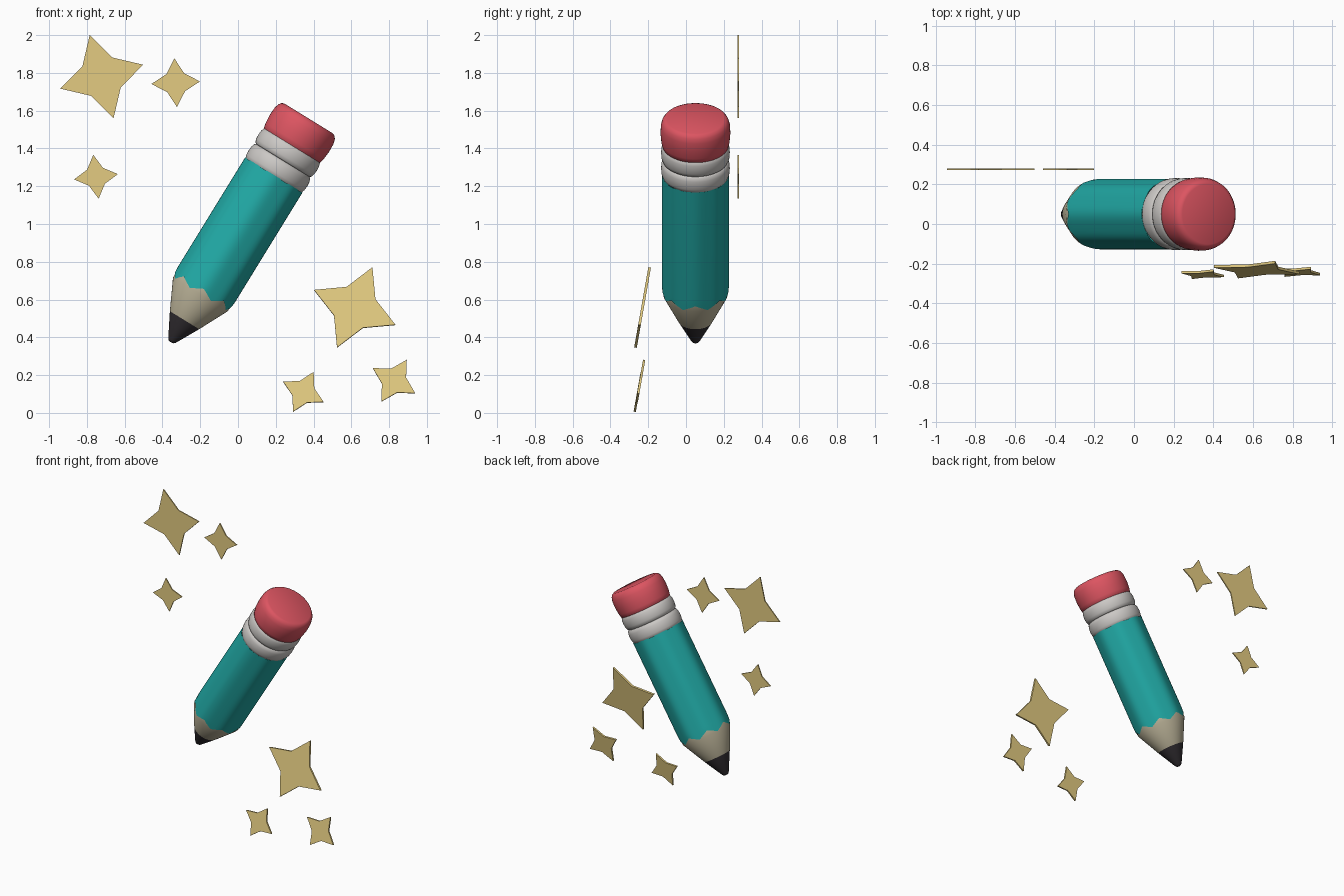
import bpy, bmesh
from math import sin, cos, pi, radians
from mathutils import Matrix

if "Cube" in bpy.data.objects:
    bpy.data.objects.remove(bpy.data.objects["Cube"])

SEG = 64
PENCIL = Matrix.Translation((-0.355, 0.05, 0.374)) @ Matrix.Rotation(radians(31.6), 4, 'Y')


def material(name, col):
    m = bpy.data.materials.new(name)
    m.diffuse_color = (*col, 1)
    m.use_nodes = True
    m.node_tree.nodes["Principled BSDF"].inputs["Base Color"].default_value = m.diffuse_color
    return m


TEAL = material("teal", (0.015, 0.40, 0.38))
WOOD = material("wood", (0.52, 0.47, 0.33))
LEAD = material("graphite", (0.035, 0.03, 0.035))
METAL = material("metal", (0.60, 0.58, 0.56))
PINK = material("pink", (0.72, 0.09, 0.12))
GOLD = material("gold", (0.77, 0.60, 0.22))


def finish(name, bm, matrix, mat, smooth=None):
    bmesh.ops.recalc_face_normals(bm, faces=bm.faces)
    me = bpy.data.meshes.new(name)
    bm.to_mesh(me)
    bm.free()
    ob = bpy.data.objects.new(name, me)
    bpy.context.collection.objects.link(ob)
    ob.matrix_world = matrix
    me.materials.append(mat)
    if smooth:
        bpy.ops.object.select_all(action='DESELECT')
        ob.select_set(True)
        bpy.context.view_layer.objects.active = ob
        bpy.ops.object.shade_smooth_by_angle(angle=radians(smooth))
    return ob


def lathe(name, profile, mat, shape=lambda a, i, z, r: (z, r), caps=True, smooth=40):
    """Rings of (z, r) along the pencil axis; shape() may vary them by angle."""
    bm = bmesh.new()
    rings = []
    for i, (z, r) in enumerate(profile):
        ring = []
        for k in range(SEG):
            a = 2 * pi * k / SEG
            zz, rr = shape(a, i, z, r)
            ring.append(bm.verts.new((rr * cos(a), rr * sin(a), zz)))
        rings.append(ring)
    for lo, hi in zip(rings, rings[1:]):
        for k in range(SEG):
            n = (k + 1) % SEG
            bm.faces.new((lo[k], lo[n], hi[n], hi[k]))
    if caps:
        bm.faces.new(rings[0])
        bm.faces.new(rings[-1])
    return finish(name, bm, PENCIL, mat, smooth)


def painted(a, i, z, r):
    """Eight soft ridges, with a zigzag paint edge on the first ring."""
    phase = (a * 8 / (2 * pi)) % 1
    tooth = abs(phase * 2 - 1)
    return (z + (0.035 * tooth if i == 0 else 0), r * (0.985 + 0.015 * cos(8 * a)))


# pencil
lathe("graphite_tip", [(0, 0.006), (0.003, 0.016), (0.012, 0.024), (0.137, 0.091)], LEAD)
lathe("wood_cone", [(0.137, 0.091), (0.297, 0.170), (0.35, 0.170)], WOOD, smooth=60)
lathe("painted_body", [(0.297, 0.176), (0.36, 0.178), (1.04, 0.178)], TEAL, painted, caps=False)
for i, z in enumerate((1.032, 1.130)):
    lathe(f"ferrule_ring_{i + 1}",
          [(z, 0.166), (z + 0.006, 0.174), (z + 0.024, 0.180), (z + 0.050, 0.182),
           (z + 0.074, 0.180), (z + 0.092, 0.174), (z + 0.098, 0.166)], METAL, smooth=60)
lathe("eraser",
      [(1.215, 0.165), (1.224, 0.175), (1.25, 0.181), (1.30, 0.185), (1.345, 0.183),
       (1.37, 0.176), (1.385, 0.165), (1.391, 0.152)], PINK, smooth=60)


# four-pointed stars
def star(name, centre, big, small, turn, tilt, thick):
    bm = bmesh.new()
    verts = []
    for k in range(8):
        a = radians(turn + 45 * k)
        r = small if k % 2 else big
        verts.append(bm.verts.new((r * cos(a), -thick / 2, r * sin(a))))
    face = bm.faces.new(verts)
    ext = bmesh.ops.extrude_face_region(bm, geom=[face], use_keep_orig=True)
    moved = [g for g in ext["geom"] if isinstance(g, bmesh.types.BMVert)]
    bmesh.ops.translate(bm, verts=moved, vec=(0, thick, 0))
    finish(name, bm, Matrix.Translation(centre) @ Matrix.Rotation(radians(-tilt), 4, 'X'), GOLD)


star("upper_star_large", (-0.722, 0.276, 1.780), 0.229, 0.116, 16, 0, 0.008)
star("upper_star_right", (-0.330, 0.276, 1.748), 0.129, 0.067, 3, 0, 0.008)
star("upper_star_low", (-0.752, 0.276, 1.250), 0.117, 0.060, 7, 0, 0.008)
star("lower_star_large", (0.618, -0.230, 0.558), 0.235, 0.118, -23.5, 10, 0.014)
star("lower_star_left", (0.346, -0.253, 0.111), 0.120, 0.061, -27, 10, 0.012)
star("lower_star_right", (0.826, -0.241, 0.170), 0.131, 0.066, -31, 10, 0.012)
